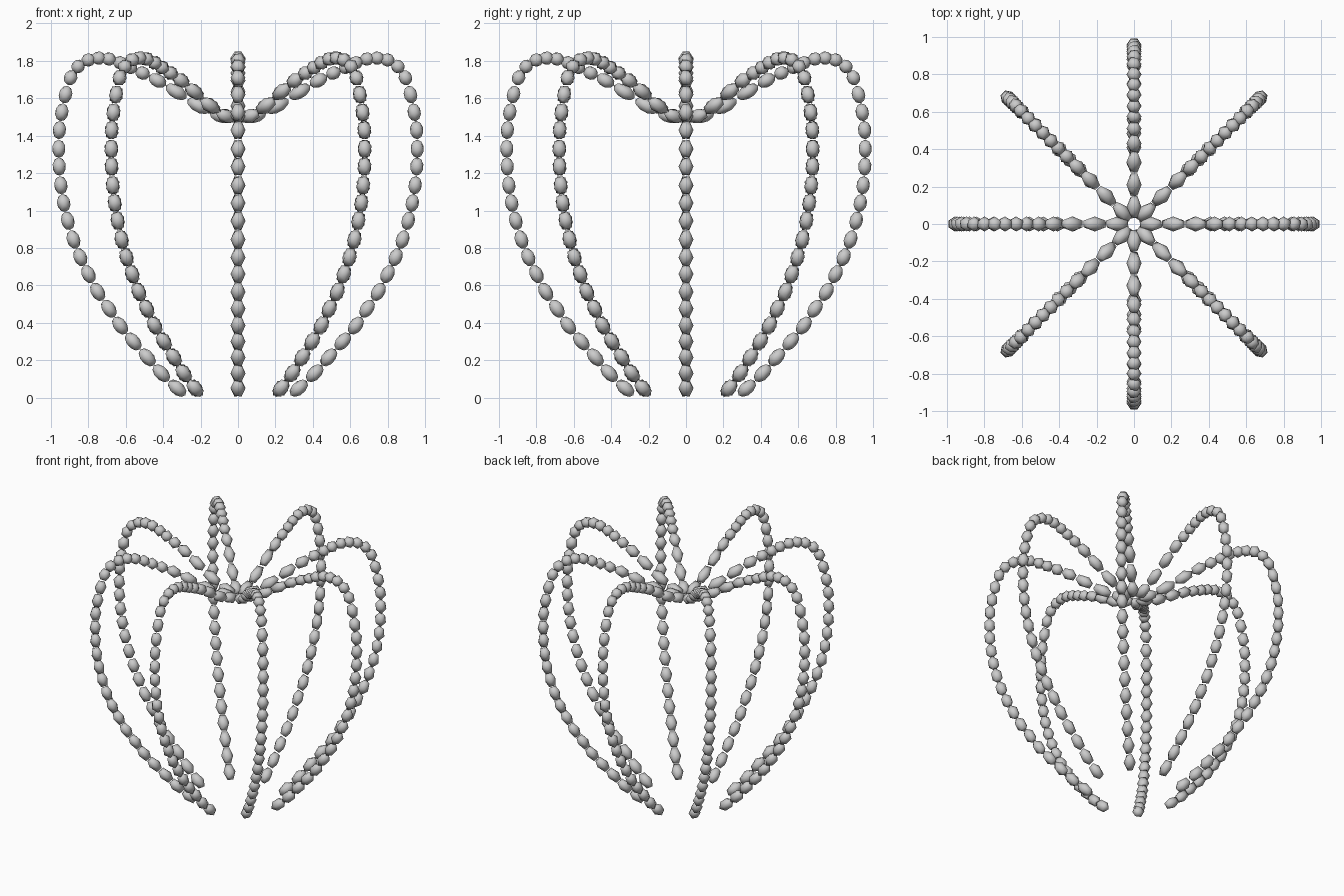
import bpy, bmesh, math
from mathutils import Vector, Matrix

if "Cube" in bpy.data.objects:
    bpy.data.objects.remove(bpy.data.objects["Cube"])

# bead centres along one rib (radius, height), bottom to top centre
PATH = [(.325, .05), (.41, .13), (.485, .215), (.56, .30), (.63, .385), (.69, .475),
        (.75, .565), (.80, .66), (.843, .75), (.88, .845), (.91, .945), (.932, 1.04),
        (.947, 1.135), (.956, 1.235), (.958, 1.33), (.955, 1.43), (.942, 1.525),
        (.922, 1.62), (.895, 1.71), (.855, 1.77), (.80, 1.805), (.745, 1.815),
        (.69, 1.81), (.63, 1.79), (.575, 1.765), (.51, 1.735), (.43, 1.695),
        (.33, 1.635), (.21, 1.56), (.09, 1.505)]
# extra end points only guide the direction and length of the end beads
GUIDE = [(.235, -.02)] + PATH + [(-.03, 1.49)]
BEAD_RADIUS = 0.04


def build_rib_mesh():
    """A string of faceted beads in the XZ plane, each stretched along the path."""
    bm = bmesh.new()
    for i in range(1, len(GUIDE) - 1):
        a, p, b = (Vector((q[0], 0, q[1])) for q in GUIDE[i - 1:i + 2])
        tangent = (b - a).normalized()
        side = Vector((0, 1, 0))
        normal = side.cross(tangent)
        length = max(((p - a).length + (b - p).length) / 2, 0.075)
        rot = Matrix((tangent, normal, side)).transposed().to_4x4()
        size = Matrix.Diagonal((length / 1.79, BEAD_RADIUS, BEAD_RADIUS, 1))
        bmesh.ops.create_icosphere(bm, subdivisions=1, radius=1,
                                   matrix=Matrix.Translation(p) @ rot @ size)
    bmesh.ops.recalc_face_normals(bm, faces=bm.faces)
    for f in bm.faces:
        f.smooth = True
    mesh = bpy.data.meshes.new("beaded_rib")
    bm.to_mesh(mesh)
    bm.free()
    return mesh


# eight ribs around the vertical axis
rib_mesh = build_rib_mesh()
for k in range(8):
    rib = bpy.data.objects.new(f"beaded_rib_{k + 1}", rib_mesh)
    rib.rotation_euler.z = k * math.pi / 4
    bpy.context.collection.objects.link(rib)
